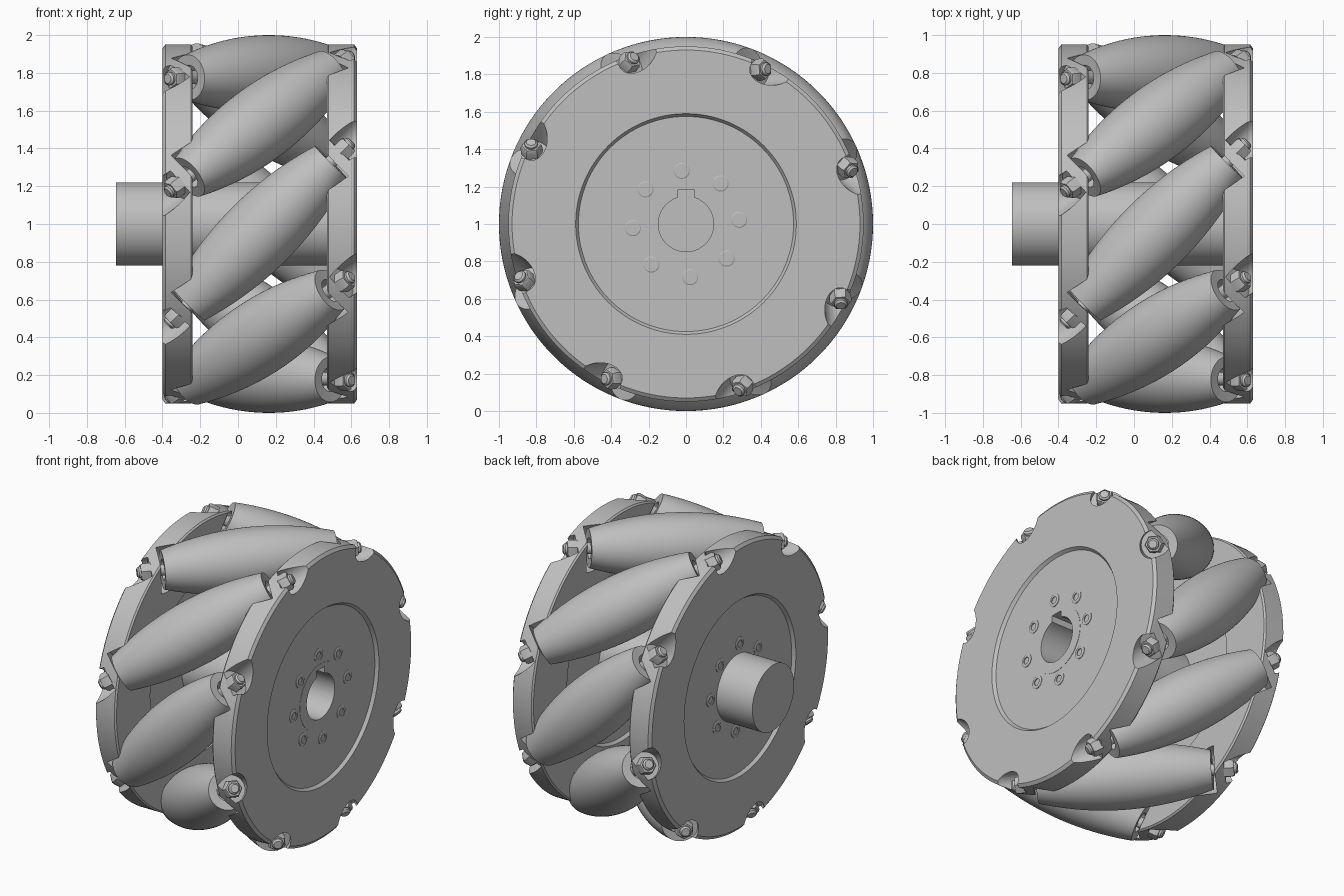
import bpy, bmesh, math
from mathutils import Matrix, Vector

if "Cube" in bpy.data.objects:
    bpy.data.objects.remove(bpy.data.objects["Cube"])

steel = bpy.data.materials.new("plain_grey")
steel.use_nodes = True
GREY = (0.52, 0.52, 0.52, 1)
steel.diffuse_color = GREY
steel.node_tree.nodes["Principled BSDF"].inputs["Base Color"].default_value = GREY

COUNT = 8
MID_X = 0.115          # middle of the wheel's width
AXIS_R = 0.8           # distance from wheel axis to roller axis
HALF = 0.53            # half the roller length
PLATE_T = 0.16
PLATE_R = 0.95


def frame(origin, z_dir, x_hint):
    """Matrix whose local z follows z_dir."""
    z = Vector(z_dir).normalized()
    y = z.cross(Vector(x_hint)).normalized()
    x = y.cross(z)
    return Matrix.Translation(origin) @ Matrix((x, y, z)).transposed().to_4x4()


def lathe(profile, steps=64, closed=False):
    """Turn (radius, height) points around local z."""
    bm = bmesh.new()
    vs = [bm.verts.new((r, 0, h)) for r, h in profile]
    pairs = list(zip(vs, vs[1:])) + ([(vs[-1], vs[0])] if closed else [])
    es = [bm.edges.new(p) for p in pairs]
    bmesh.ops.spin(bm, geom=vs + es, cent=(0, 0, 0), axis=(0, 0, 1),
                   angle=2 * math.pi, steps=steps, use_duplicate=False)
    bmesh.ops.remove_doubles(bm, verts=bm.verts, dist=1e-5)
    bmesh.ops.recalc_face_normals(bm, faces=bm.faces)
    return bm


def finish(mesh, angle=30):
    mesh.polygons.foreach_set("use_smooth", [True] * len(mesh.polygons))
    mesh.set_sharp_from_angle(angle=math.radians(angle))
    if not mesh.materials:
        mesh.materials.append(steel)


def to_mesh(bm, name):
    mesh = bpy.data.meshes.new(name)
    bm.to_mesh(mesh)
    bm.free()
    finish(mesh)
    return mesh


def place(mesh, name, matrix):
    ob = bpy.data.objects.new(name, mesh)
    ob.matrix_world = matrix
    bpy.context.scene.collection.objects.link(ob)
    return ob


def cut(ob, cutters):
    """Subtract the cutters, keep the result and drop the cutters."""
    for c in cutters:
        c.hide_render = True
        mod = ob.modifiers.new("cut", 'BOOLEAN')
        mod.operation, mod.solver, mod.object = 'DIFFERENCE', 'EXACT', c
    bpy.context.view_layer.update()
    deps = bpy.context.evaluated_depsgraph_get()
    mesh = bpy.data.meshes.new_from_object(ob.evaluated_get(deps))
    ob.modifiers.clear()
    ob.data = mesh
    finish(mesh)


# Slanted roller axes around the wheel
axes = []
for i in range(COUNT):
    a = math.radians(183.5) + i * 2 * math.pi / COUNT
    radial = Vector((0, math.cos(a), math.sin(a)))
    slant = Vector((1, math.sin(a), -math.cos(a)))
    axes.append(frame(Vector((MID_X, 0, 1)) + radial * AXIS_R, slant, radial))


def roller_point(t):
    """Barrel outline that rolls on a circle of radius one."""
    d = math.sqrt(AXIS_R ** 2 + t * t / 2)
    rho, slope = 1 - d, -t / (2 * d)
    return rho * math.sqrt(1 - slope ** 2), t - rho * slope


# Barrel rollers with sunk ends
N = 24
barrel = [roller_point(-0.498 + 0.996 * k / N) for k in range(N + 1)]
bore, deep = 0.065, HALF - 0.1
outline = ([(0, -deep), (bore, -deep), (bore, -HALF)] + barrel
           + [(bore, HALF), (bore, deep), (0, deep)])
roller_mesh = to_mesh(lathe(outline, 72), "roller")

# Axle rod with rounded tips, and hex nut
axle_mesh = to_mesh(lathe([(0, -0.69), (0.025, -0.69), (0.035, -0.68),
                           (0.035, 0.68), (0.025, 0.69), (0, 0.69)], 24), "axle")
nut_mesh = to_mesh(lathe([(0, 0.605), (0.058, 0.605), (0.058, 0.655),
                          (0.05, 0.668), (0, 0.668)], 6), "nut")

for i, m in enumerate(axes):
    place(roller_mesh, f"roller_{i + 1}", m)
    place(axle_mesh, f"axle_{i + 1}", m)
    place(nut_mesh, f"right_nut_{i + 1}", m)
    place(nut_mesh, f"left_nut_{i + 1}", m @ Matrix.Rotation(math.pi, 4, 'X'))

# Cutters: roller clearance and nut pockets
clear_mesh = to_mesh(lathe([(0, -0.55), (0.15, -0.55), (0.15, 0.55), (0, 0.55)], 48),
                     "clearance_cutter")
pocket_mesh = to_mesh(lathe([(0, 0.61), (0.088, 0.61), (0.088, 0.9), (0, 0.9)], 40),
                      "pocket_cutter")

# Side plates, turned then notched
plate_profile = [(0.2, 0.02), (0.57, 0.02), (0.585, 0), (0.94, 0),
                 (PLATE_R, 0.01), (PLATE_R, PLATE_T - 0.015),
                 (0.93, PLATE_T), (0.59, PLATE_T), (0.575, PLATE_T - 0.02),
                 (0.2, PLATE_T - 0.02)]
screw_mesh = to_mesh(lathe([(0, -0.01), (0.043, -0.01), (0.043, 0.003), (0.038, 0.006),
                            (0.023, 0.006), (0.023, -0.008), (0, -0.008)], 24), "screw")

for side, sign in (("right", 1), ("left", -1)):
    m = frame((MID_X + sign * 0.355, 0, 1), (sign, 0, 0), (0, 0, 1))
    plate = place(to_mesh(lathe(plate_profile, 128, True), "plate"), f"{side}_plate", m)
    flip = Matrix.Rotation(0 if sign > 0 else math.pi, 4, 'X')
    cutters = []
    for ax in axes:
        cutters.append(place(clear_mesh, "clearance_cutter", ax))
        cutters.append(place(pocket_mesh, "pocket_cutter", ax @ flip))
    cut(plate, cutters)
    for c in cutters:
        bpy.data.objects.remove(c)
    # Ring of socket screws around the hub
    for i in range(COUNT):
        a = math.radians(4.5) + i * 2 * math.pi / COUNT
        x = MID_X + sign * (0.355 + PLATE_T - 0.02)
        spot = (x, 0.285 * math.cos(a), 1 + 0.285 * math.sin(a))
        place(screw_mesh, f"{side}_screw_{i + 1}", frame(spot, (sign, 0, 0), (0, 0, 1)))

# Hub shaft with blind bore and keyway
along = frame((0, 0, 1), (1, 0, 0), (0, 0, 1))
hub = place(to_mesh(lathe([(0, -0.645), (0.22, -0.645), (0.22, 0.612), (0, 0.612)], 96),
                    "hub"), "hub", along)
bore_cut = place(to_mesh(lathe([(0, -0.45), (0.148, -0.45), (0.148, 0.8), (0, 0.8)], 64),
                         "bore_cutter"), "bore_cutter", along)
key_bm = bmesh.new()
bmesh.ops.create_cube(key_bm, size=1, matrix=Matrix.Translation((0.175, 0, 1.09))
                      @ Matrix.Diagonal((1.25, 0.085, 0.19, 1)))
key_cut = place(to_mesh(key_bm, "key_cutter"), "key_cutter", Matrix.Identity(4))
cut(hub, [bore_cut, key_cut])
for c in (bore_cut, key_cut):
    bpy.data.objects.remove(c)
